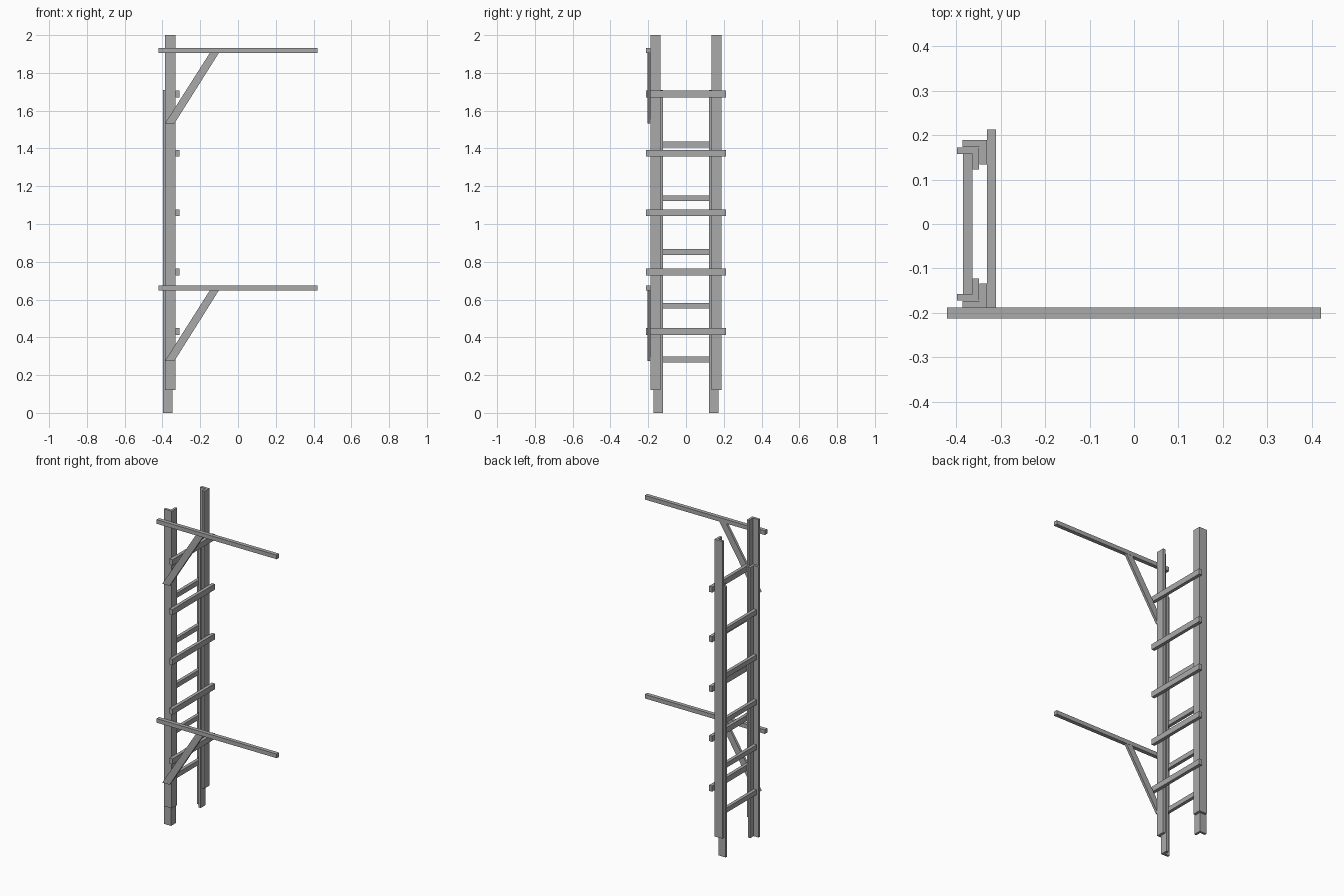
import bpy
import bmesh

cube = bpy.data.objects.get("Cube")
if cube:
    bpy.data.objects.remove(cube)

STEEL = (0.4, 0.4, 0.4, 1.0)
steel = bpy.data.materials.new("grey steel")
steel.use_nodes = True
steel.diffuse_color = STEEL
steel.node_tree.nodes["Principled BSDF"].inputs["Base Color"].default_value = STEEL


def prism(name, outline, offset):
    """Extrude a flat closed outline along an offset vector."""
    bm = bmesh.new()
    face = bm.faces.new([bm.verts.new(p) for p in outline])
    extruded = bmesh.ops.extrude_face_region(bm, geom=[face])["geom"]
    bmesh.ops.translate(bm, vec=offset,
                        verts=[g for g in extruded if isinstance(g, bmesh.types.BMVert)])
    bmesh.ops.recalc_face_normals(bm, faces=bm.faces)
    mesh = bpy.data.meshes.new(name)
    bm.to_mesh(mesh)
    bm.free()
    mesh.materials.append(steel)
    obj = bpy.data.objects.new(name, mesh)
    bpy.context.collection.objects.link(obj)
    return obj


def bar(name, x, y, z):
    """Rectangular bar between pairs of limits."""
    outline = [(x[0], y[0], z[0]), (x[1], y[0], z[0]),
               (x[1], y[1], z[0]), (x[0], y[1], z[0])]
    return prism(name, outline, (0, 0, z[1] - z[0]))


def angle_rail(name, side, x_back, x_front, y_out, y_in, thick, z0, z1):
    """L-section rail: a side flange plus a front flange turned inwards."""
    profile = [(x_back, y_out), (x_front, y_out), (x_front, y_in),
               (x_front - thick, y_in), (x_front - thick, y_out - thick),
               (x_back, y_out - thick)]
    return prism(name, [(x, side * y, z0) for x, y in profile], (0, 0, z1 - z0))


# Two nested pairs of angle rails
for label, side in (("right", -1), ("left", 1)):
    angle_rail(f"upper_rail_{label}", side, -0.386, -0.331, 0.189, 0.134, 0.016, 0.122, 2.0)
    angle_rail(f"lower_rail_{label}", side, -0.398, -0.348, 0.172, 0.123, 0.015, 0.0, 1.71)

# Rungs of both ladder sections
for i in range(5):
    z = 0.431 + 0.3145 * i
    bar(f"outer_rung_{i + 1}", (-0.331, -0.31), (-0.212, 0.212), (z - 0.018, z + 0.018))
    z = 0.283 + 0.2845 * i
    bar(f"inner_rung_{i + 1}", (-0.384, -0.363), (-0.157, 0.157), (z - 0.015, z + 0.015))

# Horizontal arms with their diagonal braces
for label, z in (("lower", 0.649), ("upper", 1.906)):
    bar(f"{label}_arm", (-0.42, 0.42), (-0.213, -0.188), (z, z + 0.026))
    y, foot = -0.189, z - 0.373
    prism(f"{label}_brace",
          [(-0.386, y, foot), (-0.336, y, foot), (-0.101, y, z), (-0.149, y, z)],
          (0, -0.016, 0))
